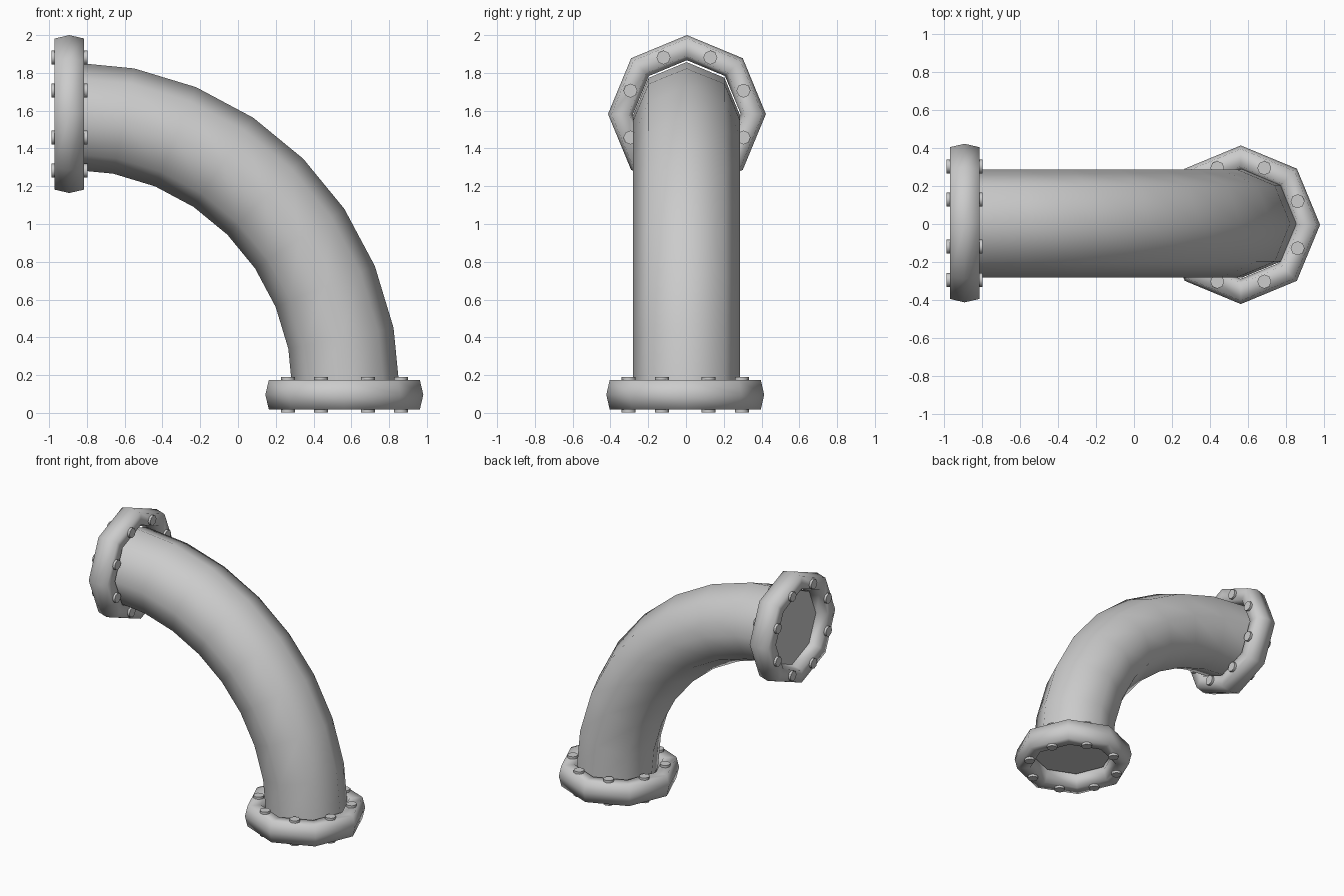
import bpy, bmesh
from math import cos, sin, pi, radians
from mathutils import Matrix, Vector

if "Cube" in bpy.data.objects:
    bpy.data.objects.remove(bpy.data.objects["Cube"])

SIDES = 8
BEND = Vector((-0.89, 0, 0.11))    # centre of the elbow arc
BEND_R, PIPE_R, STEPS = 1.463, 0.284, 8


def finish(name, bm, matrix=Matrix(), angle=None):
    bmesh.ops.recalc_face_normals(bm, faces=bm.faces)
    mesh = bpy.data.meshes.new(name)
    bm.to_mesh(mesh)
    bm.free()
    obj = bpy.data.objects.new(name, mesh)
    bpy.context.collection.objects.link(obj)
    obj.matrix_world = matrix
    bpy.ops.object.select_all(action='DESELECT')
    obj.select_set(True)
    bpy.context.view_layer.objects.active = obj
    if angle is None:
        bpy.ops.object.shade_smooth()
    else:
        bpy.ops.object.shade_smooth_by_angle(angle=radians(angle))
    return obj


def bridge(bm, a, b):
    n = len(a)
    for i in range(n):
        j = (i + 1) % n
        bm.faces.new((a[i], a[j], b[j], b[i]))


# Quarter-turn pipe: octagon swept along the arc, closed at both ends
def make_pipe():
    bm = bmesh.new()
    rings = []
    for s in range(STEPS + 1):
        t = s / STEPS * pi / 2
        ring = []
        for i in range(SIDES):
            a = 2 * pi * i / SIDES
            r = BEND_R + PIPE_R * cos(a)
            ring.append(bm.verts.new(BEND + Vector((r * cos(t), PIPE_R * sin(a) + 0.003, r * sin(t)))))
        rings.append(ring)
    for a, b in zip(rings, rings[1:]):
        bridge(bm, a, b)
    bm.faces.new(rings[0])
    bm.faces.new(rings[-1])
    return finish("elbow_pipe", bm, angle=50)


# Octagonal flange ring: (radius, height) profile turned about its axis
def make_flange(name, matrix):
    profile = [(0.285, 0), (0.308, 0.0775), (0.40, 0.0775),
               (0.418, 0), (0.40, -0.0775), (0.308, -0.0775)]
    bm = bmesh.new()
    rings = []
    for i in range(SIDES):
        a = 2 * pi * i / SIDES
        rings.append([bm.verts.new((r * cos(a), r * sin(a), z)) for r, z in profile])
    for i in range(SIDES):
        bridge(bm, rings[i], rings[(i + 1) % SIDES])
    return finish(name, bm, matrix)


# Eight bolts running right through the flange
def make_bolts(name, matrix):
    bm = bmesh.new()
    for i in range(SIDES):
        a = 2 * pi * (i + 0.5) / SIDES
        place = Matrix.Translation((0.324 * cos(a), 0.324 * sin(a), 0))
        bmesh.ops.create_cone(bm, cap_ends=True, segments=8, radius1=0.037,
                              radius2=0.037, depth=0.19, matrix=place)
    return finish(name, bm, matrix, angle=50)


make_pipe()
ends = {
    "bottom": Matrix.Translation((0.563, -0.004, 0.096)),
    "top": Matrix.Translation((-0.893, 0.005, 1.582)) @ Matrix.Rotation(-pi / 2, 4, 'Y'),
}
for end, matrix in ends.items():
    make_flange(end + "_flange", matrix)
    make_bolts(end + "_bolts", matrix)
